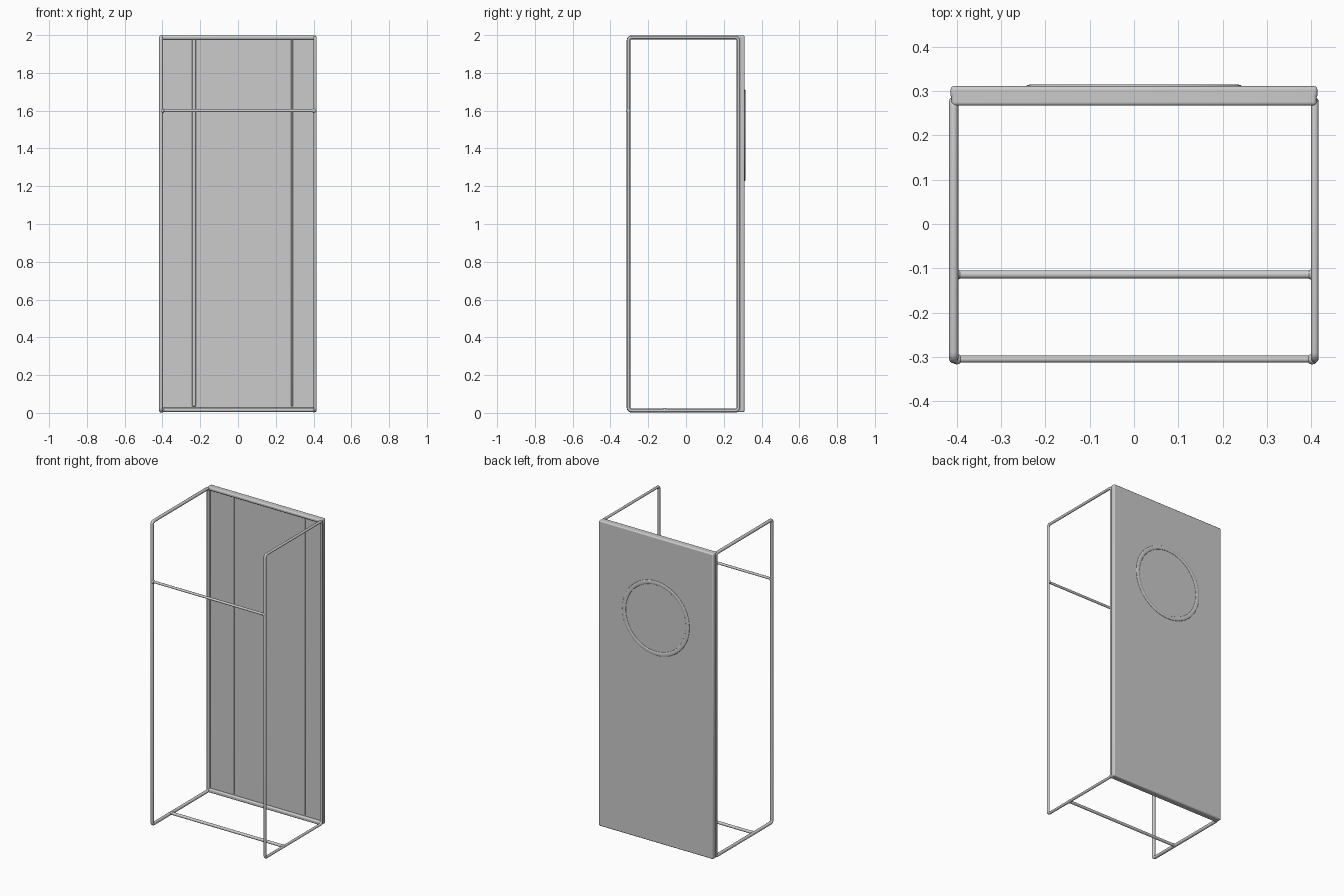
import bpy, math
from mathutils import Vector

cube = bpy.data.objects.get("Cube")
if cube:
    bpy.data.objects.remove(cube, do_unlink=True)

grey = bpy.data.materials.new("plain_grey")
grey.use_nodes = True
colour = (0.6, 0.6, 0.6, 1)
grey.diffuse_color = colour
grey.node_tree.nodes["Principled BSDF"].inputs["Base Color"].default_value = colour


def finish(name):
    ob = bpy.context.object
    ob.name = name
    ob.data.materials.clear()
    ob.data.materials.append(grey)
    return ob


def box(name, lo, hi, bevel=0.0):
    """Box between two corners, with optionally rounded edges."""
    lo, hi = Vector(lo), Vector(hi)
    bpy.ops.mesh.primitive_cube_add(size=1, location=(lo + hi) / 2)
    ob = finish(name)
    ob.scale = hi - lo
    bpy.ops.object.transform_apply(location=False, rotation=False, scale=True)
    if bevel:
        mod = ob.modifiers.new("Rounded edges", 'BEVEL')
        mod.width, mod.segments = bevel, 3
        bpy.ops.object.shade_smooth_by_angle()
    return ob


def wire(name, points, radius, closed=False):
    """Round rod following a path."""
    curve = bpy.data.curves.new(name, 'CURVE')
    curve.dimensions = '3D'
    curve.bevel_depth = radius
    curve.bevel_resolution = 3
    curve.use_fill_caps = True
    spline = curve.splines.new('POLY')
    spline.points.add(len(points) - 1)
    for p, co in zip(spline.points, points):
        p.co = (*co, 1)
    spline.use_cyclic_u = closed
    ob = bpy.data.objects.new(name, curve)
    bpy.context.collection.objects.link(ob)
    curve.materials.append(grey)
    return ob


def rounded_loop(x, y0, y1, z0, z1, r, steps=4):
    """Rectangle with rounded corners in a plane of constant x."""
    corners = [(y1 - r, z1 - r), (y0 + r, z1 - r), (y0 + r, z0 + r), (y1 - r, z0 + r)]
    pts = []
    for i, (cy, cz) in enumerate(corners):
        for k in range(steps + 1):
            a = math.pi / 2 * (i + k / steps)
            pts.append((x, cy + r * math.cos(a), cz + r * math.sin(a)))
    return pts


# Back panel with lips along the top and bottom
box("back_panel", (-0.414, 0.283, 0.004), (0.414, 0.311, 1.998), 0.008)
box("top_lip", (-0.412, 0.267, 1.977), (0.412, 0.305, 1.998), 0.007)
box("bottom_lip", (-0.412, 0.267, 0.004), (0.412, 0.305, 0.028), 0.007)

# Shallow vertical ribs on the inside of the panel
for side, x, w in (("right", -0.233, 0.010), ("left", 0.286, 0.005)):
    box(f"{side}_panel_rib", (x - w, 0.277, 0.035), (x + w, 0.29, 1.98), 0.003)

# Side wire frames
for side, x, r in (("right", -0.407, 0.0105), ("left", 0.408, 0.0085)):
    wire(f"{side}_side_frame",
         rounded_loop(x, -0.304, 0.277, 0.012, 1.988, 0.015), r, True)

# Cross bars joining the frames, with flared weld ends
for name, y, z, r in (("front_bar", -0.305, 1.6, 0.008),
                      ("bottom_bar", -0.114, 0.015, 0.0095)):
    wire(name, [(-0.407, y, z), (0.408, y, z)], r)
    for side, x in (("right", -0.400), ("left", 0.402)):
        bpy.ops.mesh.primitive_uv_sphere_add(segments=12, ring_count=8, radius=0.012,
                                             location=(x, y, z))
        finish(f"{name}_{side}_weld")
        bpy.ops.object.shade_smooth()

# Raised round rim on the rear face
bpy.ops.mesh.primitive_torus_add(major_radius=0.23, minor_radius=0.013,
                                 major_segments=64, minor_segments=12,
                                 location=(0, 0.311, 1.47),
                                 rotation=(math.pi / 2, 0, 0))
rim = finish("rear_round_rim")
rim.scale = (1, 1, 0.3)
bpy.ops.object.shade_smooth()
